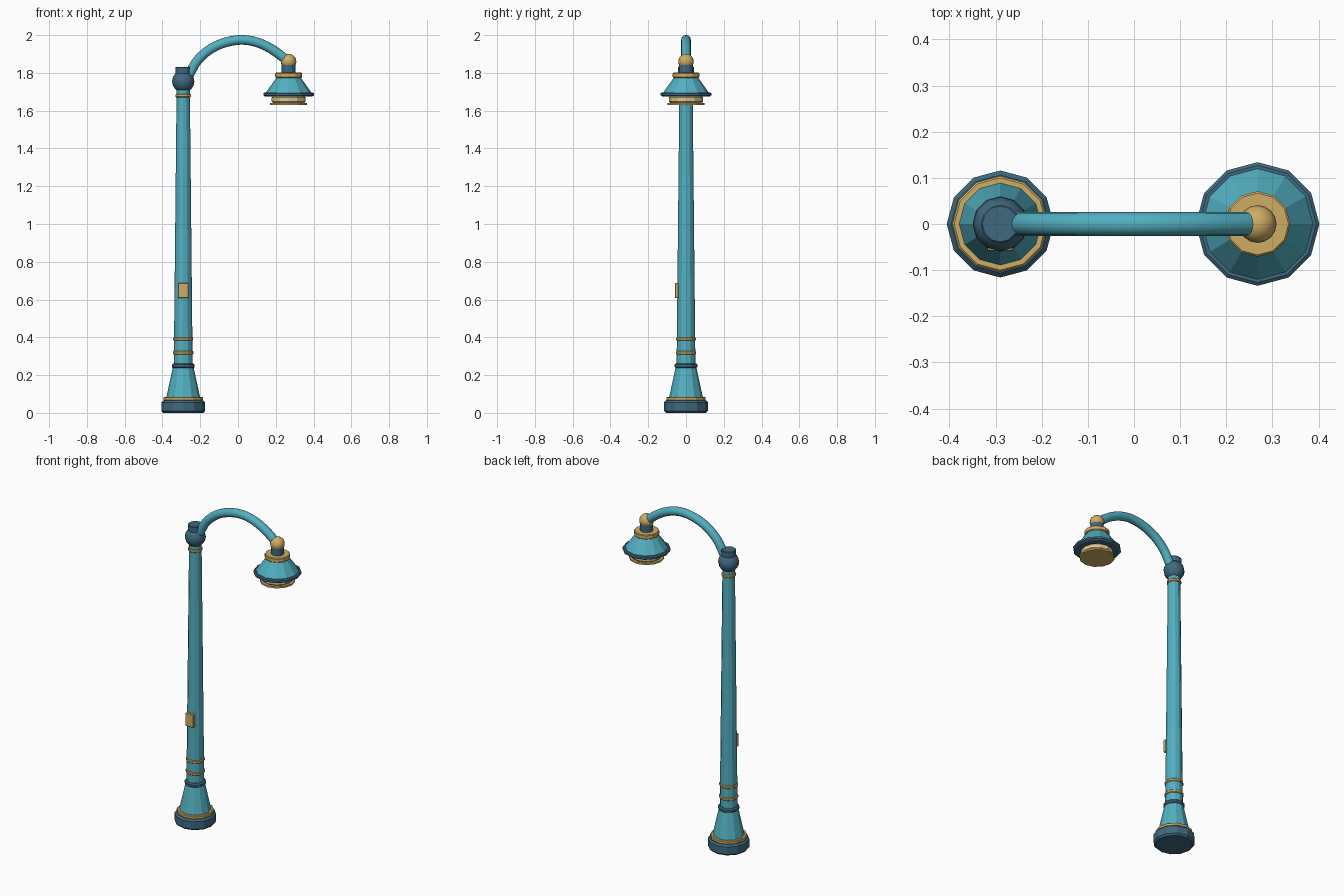
import bpy, bmesh, math
from mathutils import Vector, Matrix

if "Cube" in bpy.data.objects:
    bpy.data.objects.remove(bpy.data.objects["Cube"])


def material(name, rgb):
    m = bpy.data.materials.new(name)
    m.diffuse_color = (*rgb, 1)
    m.use_nodes = True
    m.node_tree.nodes["Principled BSDF"].inputs["Base Color"].default_value = m.diffuse_color
    return m


TEAL = material("teal paint", (0.085, 0.43, 0.53))
NAVY = material("slate blue", (0.05, 0.14, 0.21))
GOLD = material("warm gold", (0.62, 0.42, 0.13))
CREAM = material("pale cream glass", (0.72, 0.57, 0.27))

POLE_X, LAMP_X = -0.29, 0.268


def finish(name, bm, mat):
    bmesh.ops.recalc_face_normals(bm, faces=bm.faces)
    me = bpy.data.meshes.new(name)
    bm.to_mesh(me)
    bm.free()
    me.materials.append(mat)
    ob = bpy.data.objects.new(name, me)
    bpy.context.scene.collection.objects.link(ob)
    return ob


def lathe(name, x, profile, mat, sides=12):
    """Closed solid turned around a vertical axis from (radius, z) points."""
    bm = bmesh.new()
    rings = []
    for r, z in profile:
        rings.append([bm.verts.new((x + r * math.cos(2 * math.pi * i / sides),
                                    r * math.sin(2 * math.pi * i / sides), z))
                      for i in range(sides)])
    for a, b in zip(rings, rings[1:]):
        for i in range(sides):
            j = (i + 1) % sides
            bm.faces.new((a[i], a[j], b[j], b[i]))
    bm.faces.new(rings[0][::-1])
    bm.faces.new(rings[-1])
    return finish(name, bm, mat)


def band(name, x, r, z0, z1, mat, bevel=0.004):
    """Short ring with chamfered edges."""
    return lathe(name, x, [(r - bevel, z0), (r, z0 + bevel),
                           (r, z1 - bevel), (r - bevel, z1)], mat)


def ball(name, x, z, r, mat, u, v):
    bm = bmesh.new()
    bmesh.ops.create_uvsphere(bm, u_segments=u, v_segments=v, radius=r,
                              matrix=Matrix.Translation((x, 0, z)))
    for f in bm.faces:
        f.smooth = True
    return finish(name, bm, mat)


# Base
band("base_plinth", POLE_X, 0.116, 0.0, 0.066, NAVY, 0.010)
band("base_trim", POLE_X, 0.104, 0.064, 0.085, GOLD)
lathe("base_flare", POLE_X, [(0.09, 0.08), (0.054, 0.245)], TEAL)
band("base_collar", POLE_X, 0.060, 0.236, 0.262, NAVY, 0.007)

# Tapered pole and its bands
lathe("pole", POLE_X, [(0.050, 0.24), (0.035, 1.72)], TEAL)
for i, (z, r) in enumerate([(0.318, 0.054), (0.391, 0.053), (1.68, 0.041)]):
    band(f"pole_band_{i + 1}", POLE_X, r, z - 0.009, z + 0.009, GOLD)

# Access plate on the front of the pole
bm = bmesh.new()
bmesh.ops.create_cube(bm, size=1, matrix=Matrix.Translation((POLE_X, -0.049, 0.647))
                      @ Matrix.Diagonal((0.055, 0.02, 0.08, 1)))
plate = finish("access_plate", bm, GOLD)
mod = plate.modifiers.new("soft_edges", 'BEVEL')
mod.width, mod.segments = 0.003, 1

# Joint on top of the pole
ball("pole_joint", POLE_X, 1.755, 0.059, NAVY, 12, 8)
band("pole_cap", POLE_X, 0.042, 1.795, 1.832, NAVY, 0.003)

# Curved arm: smooth path swept with a round section
path = [(-0.275, 1.755), (-0.248, 1.81), (-0.212, 1.869), (-0.145, 1.927),
        (-0.065, 1.962), (0.02, 1.975), (0.10, 1.962), (0.18, 1.925), (LAMP_X, 1.86)]
pts = [Vector((x, 0, z)) for x, z in path]
ext = [2 * pts[0] - pts[1]] + pts + [2 * pts[-1] - pts[-2]]
line = []
for k in range(1, len(ext) - 2):
    a, b, c, d = ext[k - 1:k + 3]
    for s in range(3):
        t = s / 3
        line.append(0.5 * (2 * b + (c - a) * t + (2 * a - 5 * b + 4 * c - d) * t * t
                           + (3 * b - a - 3 * c + d) * t ** 3))
line.append(pts[-1])
bm = bmesh.new()
rings, N, R = [], 16, 0.0255
for k, p in enumerate(line):
    tan = (line[min(k + 1, len(line) - 1)] - line[max(k - 1, 0)]).normalized()
    side = Vector((0, 1, 0))
    up = tan.cross(side)
    rings.append([bm.verts.new(p + R * (math.cos(2 * math.pi * i / N) * side
                                        + math.sin(2 * math.pi * i / N) * up))
                  for i in range(N)])
for a, b in zip(rings, rings[1:]):
    for i in range(N):
        j = (i + 1) % N
        bm.faces.new((a[i], a[j], b[j], b[i])).smooth = True
bm.faces.new(rings[0])
bm.faces.new(rings[-1])
finish("curved_arm", bm, TEAL)

# Hanging lamp
ball("arm_knuckle", LAMP_X, 1.860, 0.041, GOLD, 16, 10)
lathe("lamp_neck", LAMP_X, [(0.037, 1.79), (0.037, 1.845)], NAVY)
band("lamp_collar", LAMP_X, 0.071, 1.774, 1.801, GOLD)
lathe("lamp_shade", LAMP_X, [(0.125, 1.69), (0.062, 1.778)], TEAL)
lathe("shade_rim", LAMP_X, [(0.125, 1.675), (0.134, 1.681), (0.134, 1.692),
                            (0.127, 1.697)], NAVY)
band("lamp_glass", LAMP_X, 0.090, 1.638, 1.68, CREAM, 0.010)
lathe("lamp_lens", LAMP_X, [(0.098, 1.630), (0.098, 1.640)], GOLD)
